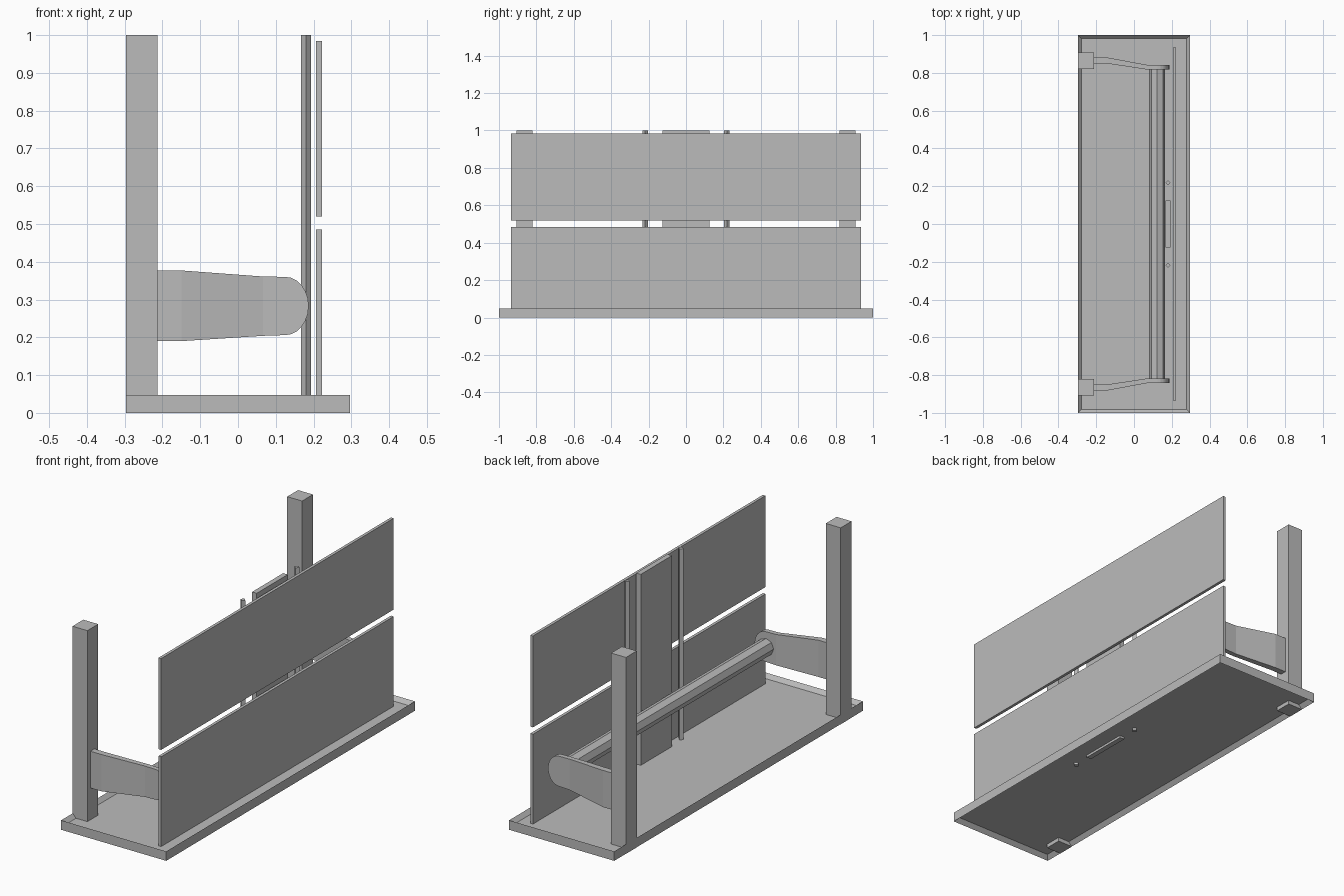
import bpy, bmesh, math
from mathutils import Matrix

cube = bpy.data.objects.get("Cube")
if cube:
    bpy.data.objects.remove(cube, do_unlink=True)

grey = bpy.data.materials.new("plain grey")
grey.use_nodes = True
grey.diffuse_color = (0.5, 0.5, 0.5, 1)
grey.node_tree.nodes["Principled BSDF"].inputs["Base Color"].default_value = (0.5, 0.5, 0.5, 1)


def finish(name, bm):
    bmesh.ops.recalc_face_normals(bm, faces=bm.faces)
    mesh = bpy.data.meshes.new(name)
    bm.to_mesh(mesh)
    bm.free()
    mesh.materials.append(grey)
    obj = bpy.data.objects.new(name, mesh)
    bpy.context.collection.objects.link(obj)
    return obj


def box_mesh(x, y, z):
    """Box spanning the three (low, high) ranges."""
    bm = bmesh.new()
    bmesh.ops.create_cube(bm, size=1)
    for v in bm.verts:
        for i, (low, high) in enumerate((x, y, z)):
            v.co[i] = high if v.co[i] > 0 else low
    return bm


def box(name, x, y, z):
    return finish(name, box_mesh(x, y, z))


def rod(name, radius, length, sides, matrix):
    bm = bmesh.new()
    bmesh.ops.create_cone(bm, cap_ends=True, segments=sides, radius1=radius,
                          radius2=radius, depth=length, matrix=matrix)
    return finish(name, bm)


# Base tray, recessed above and below
bm = box_mesh((-0.296, 0.296), (-1, 1), (0, 0.048))
for face in [f for f in bm.faces if abs(f.normal.z) > 0.9]:
    bmesh.ops.inset_region(bm, faces=[face], thickness=0.027)
    shift = -0.02 if face.normal.z > 0 else 0.02
    bmesh.ops.translate(bm, verts=face.verts, vec=(0, 0, shift))
finish("base_tray", bm)

# Two long boards on the right
box("lower_board", (0.207, 0.222), (-0.935, 0.935), (0.026, 0.485))
box("upper_board", (0.207, 0.222), (-0.935, 0.935), (0.52, 0.985))

# Centre upright
box("centre_plate", (0.167, 0.193), (-0.125, 0.125), (0.008, 1))

# Arm stations: x, outer y, inner y, bottom z, top z
stations = [(-0.22, 0.883, 0.851, 0.19, 0.377), (-0.15, 0.883, 0.851, 0.19, 0.377),
            (0.066, 0.843, 0.818, 0.204, 0.361), (0.125, 0.843, 0.818, 0.206, 0.36)]
for i in range(1, 7):
    a = math.radians(15 * i - 1)
    half = 0.077 * math.cos(a)
    stations.append((0.125 + 0.062 * math.sin(a), 0.843, 0.818, 0.283 - half, 0.283 + half))

for side, label in ((-1, "front"), (1, "back")):
    # Post, pole and curved arm at each end
    ends = sorted((side * 0.82, side * 0.907))
    box(label + "_post", (-0.297, -0.213), ends, (0, 1))
    rod(label + "_pole", 0.0135, 0.992, 4, Matrix.Translation((0.18, side * 0.218, 0.504)))
    bm = bmesh.new()
    rings = [[bm.verts.new((x, side * y, z)) for y, z in
              ((outer, low), (outer, high), (inner, high), (inner, low))]
             for x, outer, inner, low, high in stations]
    for a, b in zip(rings, rings[1:]):
        for k in range(4):
            n = (k + 1) % 4
            bm.faces.new((a[k], a[n], b[n], b[k]))
    bm.faces.new(rings[0])
    bm.faces.new(rings[-1])
    finish(label + "_arm", bm)

# Octagonal rail joining the arms
rod("cross_rail", 0.043, 1.65, 8,
    Matrix.Translation((0.122, 0, 0.283)) @ Matrix.Rotation(math.pi / 2, 4, "X"))
